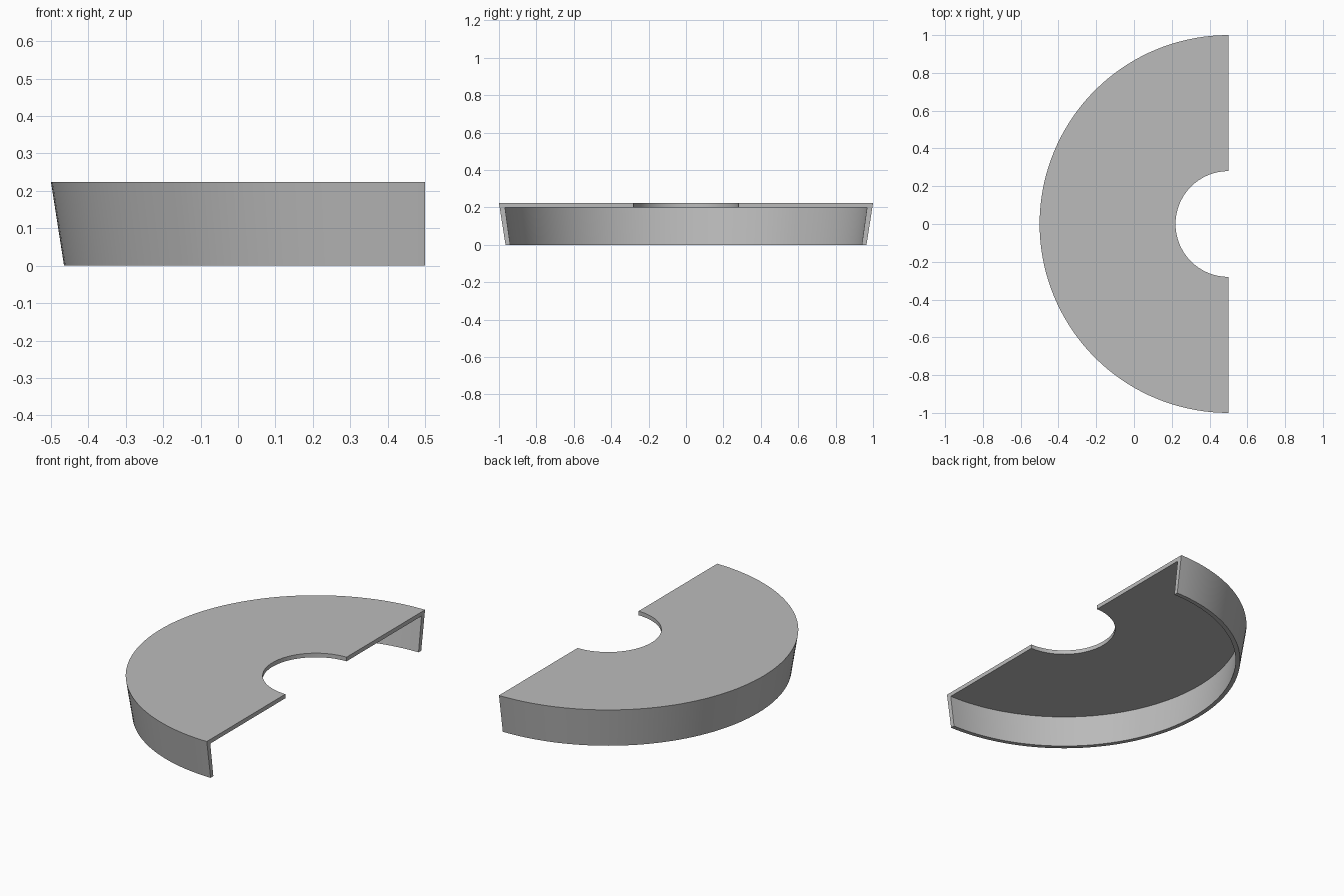
import bpy
import bmesh
import math
from mathutils import Vector

cube = bpy.data.objects.get("Cube")
if cube:
    bpy.data.objects.remove(cube, do_unlink=True)

# Plain grey material
GREY = (0.5, 0.5, 0.5, 1)
mat = bpy.data.materials.new("plain grey")
mat.use_nodes = True
mat.diffuse_color = GREY
mat.node_tree.nodes["Principled BSDF"].inputs["Base Color"].default_value = GREY

# Cross-section (radius, height): thin top plate with a sloping outer skirt
PROFILE = [(0.28, 0.224), (0.28, 0.2), (0.968, 0.2),
           (0.94, 0), (0.965, 0), (1, 0.224)]
AXIS_X = 0.5
STEPS = 72

# Sweep the section half a turn around the axis at the flat side
bm = bmesh.new()
rings = []
for step in range(STEPS + 1):
    angle = math.pi / 2 + math.pi * step / STEPS
    rings.append([bm.verts.new(Vector((AXIS_X + r * math.cos(angle),
                                       r * math.sin(angle), z)))
                  for r, z in PROFILE])
count = len(PROFILE)
for a, b in zip(rings, rings[1:]):
    for i in range(count):
        j = (i + 1) % count
        bm.faces.new((a[i], a[j], b[j], b[i]))

# Close the two cut ends
bm.faces.new(rings[0])
bm.faces.new(rings[-1])
bmesh.ops.recalc_face_normals(bm, faces=bm.faces)

mesh = bpy.data.meshes.new("half_ring_cover")
bm.to_mesh(mesh)
bm.free()
mesh.materials.append(mat)
cover = bpy.data.objects.new("half_ring_cover", mesh)
bpy.context.collection.objects.link(cover)

# Smooth the curved walls, keep the rims crisp
bpy.ops.object.select_all(action='DESELECT')
cover.select_set(True)
bpy.context.view_layer.objects.active = cover
bpy.ops.object.shade_smooth_by_angle(angle=math.radians(30))
